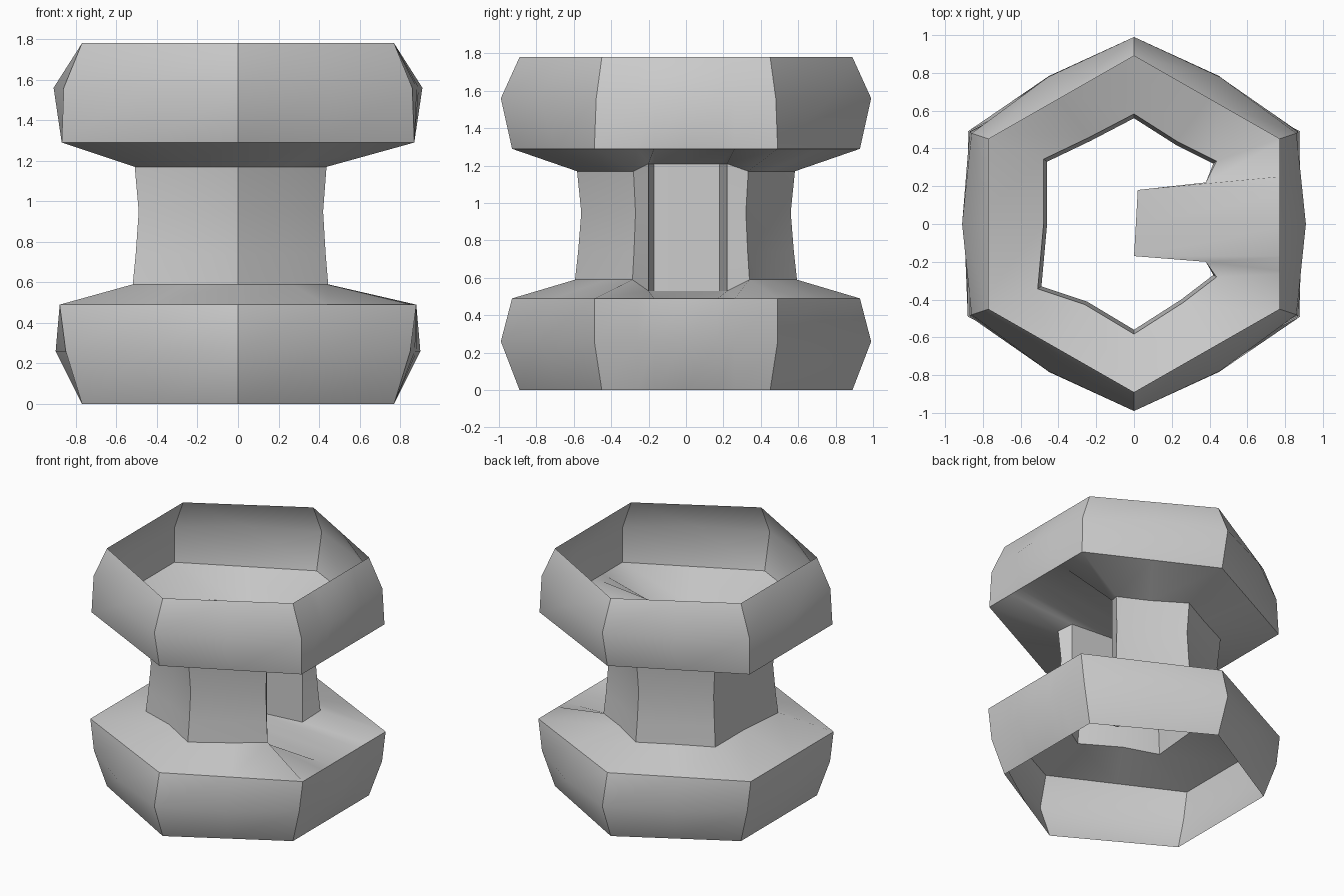
import bpy, bmesh

if "Cube" in bpy.data.objects:
    bpy.data.objects.remove(bpy.data.objects["Cube"])

# East side y positions shared by all outer rings (extra points feed the channel)
EAST = (-0.26, -0.17, 0.0, 0.17, 0.26)


def outer_ring(z, tip, cx, cy, push):
    """Hexagon with points at front and back; edge middles pushed outward."""
    mx, my = cx / 2 + push * 0.5, (cy + tip) / 2 + push * 0.87
    pts = [(cx, -cy)]
    pts += [(cx + push * (1 - abs(y) / cy), y) for y in EAST]
    pts += [(cx, cy), (mx, my), (0, tip), (-mx, my), (-cx, cy),
            (-cx - push, 0), (-cx, -cy), (-mx, -my), (0, -tip), (mx, -my)]
    return [(x, y, z) for x, y in pts]


def neck_ring(z, grow=0.0, shelf=0.0):
    """Hexagonal neck outline with a deep channel cut in from the right."""
    pts = [(0.42, -0.27), (0.38, -0.20), (0.0, -0.17), (0.01, 0.0), (0.02, 0.18),
           (0.38, 0.22), (0.42, 0.32), (0.22, 0.42), (0.0, 0.56), (-0.23, 0.44),
           (-0.46, 0.33), (-0.46, 0.0), (-0.49, -0.33), (-0.25, -0.41),
           (0.0, -0.56), (0.25, -0.40)]
    ring = []
    for i, (x, y) in enumerate(pts):
        g = 1.0 if 1 <= i <= 5 else 1.0 + grow
        ring.append((x * g, y * g, z + (shelf if 1 <= i <= 5 else 0)))
    return ring


# Profile of the spool from the bottom rim to the top rim
rings = [
    outer_ring(0.00, 0.89, 0.77, 0.45, 0.0),
    outer_ring(0.26, 0.99, 0.85, 0.49, 0.05),
    outer_ring(0.49, 0.93, 0.88, 0.49, 0.0),
    neck_ring(0.59, 0.06, -0.06),
    neck_ring(0.74, 0.03),
    neck_ring(0.95, 0.0),
    neck_ring(1.17, 0.04, 0.04),
    outer_ring(1.29, 0.93, 0.87, 0.49, 0.0),
    outer_ring(1.56, 0.99, 0.86, 0.48, 0.05),
    outer_ring(1.78, 0.89, 0.77, 0.45, 0.0),
]

# Thin open-ended spool body
bm = bmesh.new()
loops = [[bm.verts.new(p) for p in ring] for ring in rings]
for a, b in zip(loops, loops[1:]):
    n = len(a)
    for i in range(n):
        j = (i + 1) % n
        bm.faces.new((a[i], a[j], b[j], b[i]))
bmesh.ops.recalc_face_normals(bm, faces=bm.faces)
mesh = bpy.data.meshes.new("spool_body")
bm.to_mesh(mesh)
bm.free()
body = bpy.data.objects.new("spool_body", mesh)
bpy.context.collection.objects.link(body)

# Smooth walls, sharp shelf edges
bpy.context.view_layer.objects.active = body
body.select_set(True)
bpy.ops.object.shade_smooth_by_angle(angle=0.7)
